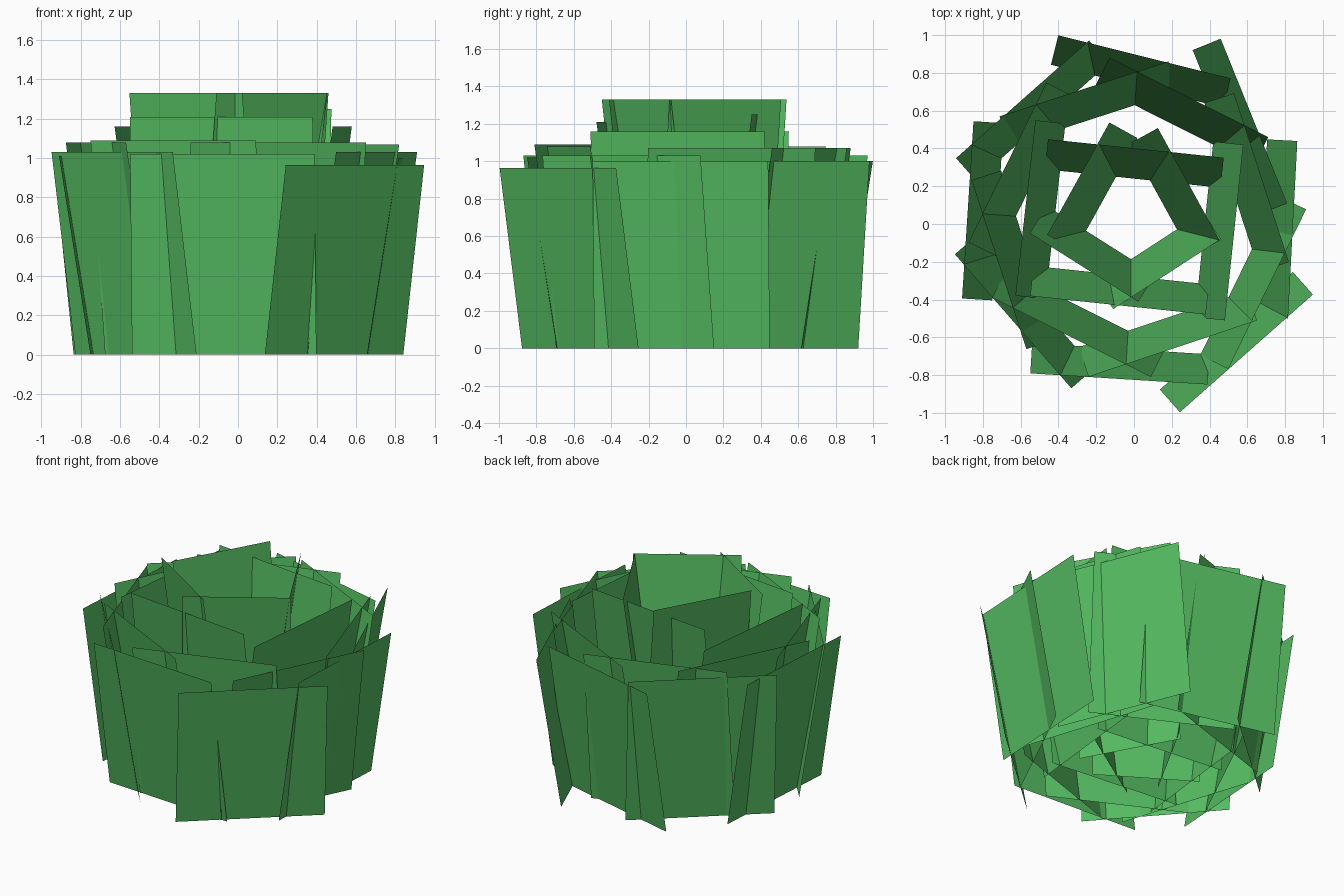
import bpy
from math import radians, cos, sin

green = bpy.data.materials.new("grass_green")
green.diffuse_color = (0.09, 0.50, 0.12, 1.0)


def blade_panel(name, angle, cx, cy, height, width, lean):
    """Flat panel leaning outwards along angle; (cx, cy) is the middle of its top edge."""
    a = radians(angle)
    nx, ny = cos(a), sin(a)
    tx, ty = -ny * width / 2, nx * width / 2
    bx, by = cx - nx * lean, cy - ny * lean
    verts = [(bx - tx, by - ty, 0), (bx + tx, by + ty, 0),
             (cx + tx, cy + ty, height), (cx - tx, cy - ty, height)]
    mesh = bpy.data.meshes.new(name)
    mesh.from_pydata(verts, [], [(0, 1, 2, 3)])
    mesh.materials.append(green)
    bpy.context.collection.objects.link(bpy.data.objects.new(name, mesh))


# Rings of the tuft: name, panel width, outward lean, (angle, x, y, height) per panel
rings = [
    ("outer_grass", 0.94, 0.16, [
        (76, 0.055, 0.885, 1.0), (22, 0.635, 0.545, 1.0),
        (-3, 0.84, -0.03, 1.0), (-48.5, 0.595, -0.685, 0.965),
        (-93.6, -0.08, -0.82, 1.02), (-139, -0.64, -0.515, 1.03),
        (176.3, -0.88, 0.075, 1.01), (131.5, -0.59, 0.66, 1.03)]),
    ("middle_grass", 0.94, 0.165, [
        (18, 0.675, 0.245, 1.07), (63.4, 0.29, 0.67, 1.07),
        (108, -0.265, 0.715, 1.07), (154, -0.67, 0.325, 1.08),
        (198, -0.715, -0.215, 1.08), (243.4, -0.33, -0.60, 1.09),
        (288.5, 0.205, -0.66, 1.08), (334, 0.705, -0.345, 1.03)]),
    ("inner_grass", 0.935, 0.16, [
        (84, 0.01, 0.40, 1.25), (-6, 0.53, -0.045, 1.16),
        (264, -0.085, -0.43, 1.21), (173.5, -0.575, 0.085, 1.16)]),
    ("centre_grass", 0.68, 0.17, [
        (303, 0.175, -0.265, 1.33), (237.7, -0.265, -0.23, 1.33),
        (151, -0.295, 0.24, 1.33), (28.8, 0.29, 0.21, 1.33)]),
]

for name, width, lean, panels in rings:
    for i, (angle, x, y, height) in enumerate(panels, 1):
        blade_panel(f"{name}_{i}", angle, x, y, height, width, lean)
